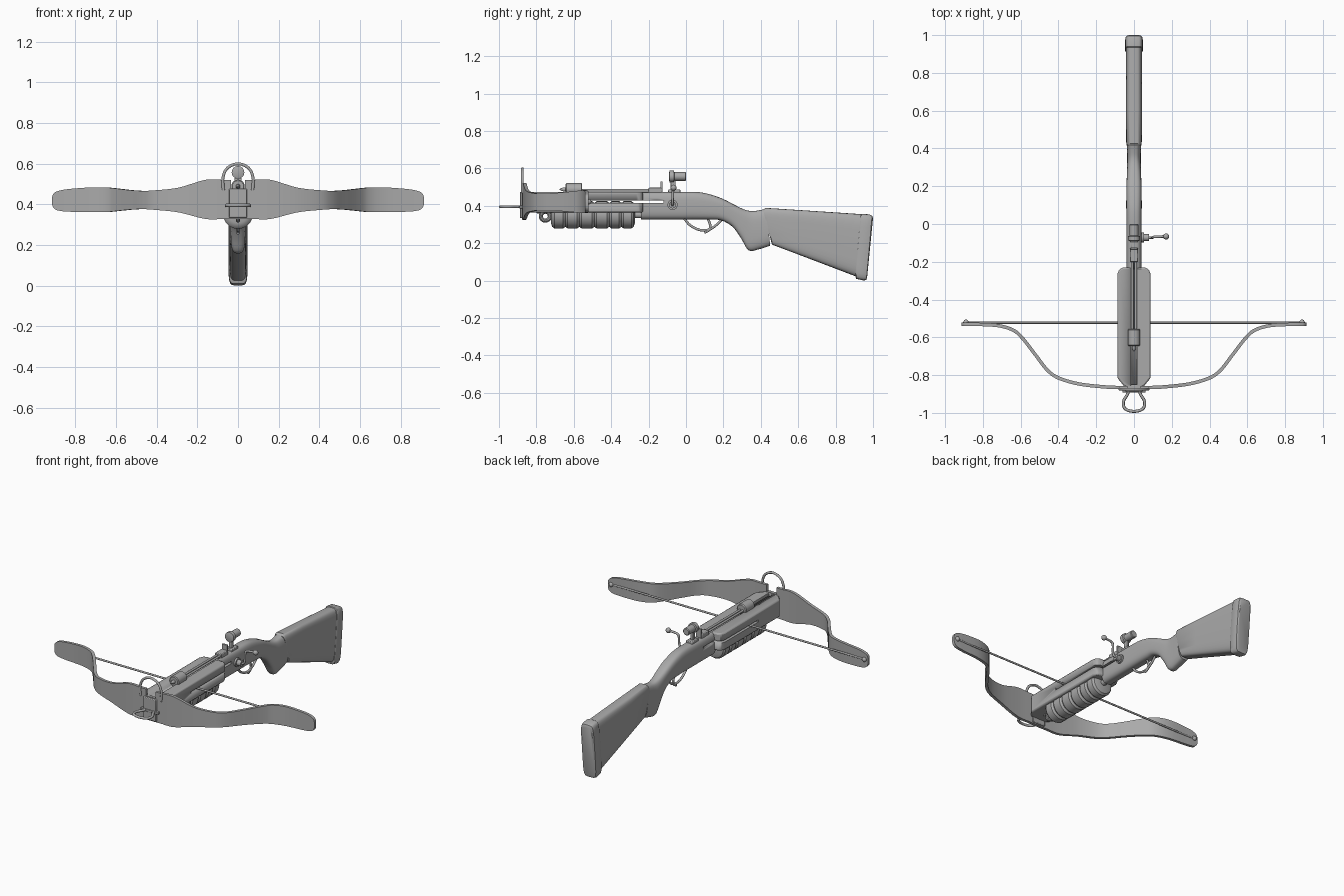
import bpy, bmesh, math
from mathutils import Vector

if "Cube" in bpy.data.objects:
    bpy.data.objects.remove(bpy.data.objects["Cube"])

GREY = bpy.data.materials.new("grey")
GREY.diffuse_color = (0.40, 0.40, 0.40, 1)
GREY.use_nodes = True
GREY.node_tree.nodes["Principled BSDF"].inputs["Base Color"].default_value = GREY.diffuse_color


def finish(ob, angle=35, bevel=0):
    ob.data.materials.clear()
    ob.data.materials.append(GREY)
    bpy.ops.object.select_all(action='DESELECT')
    ob.select_set(True)
    bpy.context.view_layer.objects.active = ob
    if bevel:
        m = ob.modifiers.new("bevel", 'BEVEL')
        m.width, m.segments, m.limit_method = bevel, 2, 'ANGLE'
    bpy.ops.object.shade_smooth_by_angle(angle=math.radians(angle))
    return ob


def from_bmesh(name, bm, **kw):
    bmesh.ops.recalc_face_normals(bm, faces=bm.faces)
    me = bpy.data.meshes.new(name)
    bm.to_mesh(me)
    bm.free()
    ob = bpy.data.objects.new(name, me)
    bpy.context.collection.objects.link(ob)
    return finish(ob, **kw)


def loft(name, rings, **kw):
    """Skin a list of equal rings and cap both ends."""
    bm = bmesh.new()
    vs = [[bm.verts.new(p) for p in r] for r in rings]
    n = len(vs[0])
    for a, b in zip(vs, vs[1:]):
        for i in range(n):
            bm.faces.new((a[i], a[(i + 1) % n], b[(i + 1) % n], b[i]))
    bm.faces.new(vs[0])
    bm.faces.new(vs[-1])
    return from_bmesh(name, bm, **kw)


def box(name, x, y, z, bevel=0.004):
    ring = lambda h: [(x[0], y[0], h), (x[1], y[0], h), (x[1], y[1], h), (x[0], y[1], h)]
    return loft(name, [ring(z[0]), ring(z[1])], bevel=bevel)


def spline(pts, n=6):
    """Catmull-Rom resampling of points of any dimension."""
    p = [pts[0]] + list(pts) + [pts[-1]]
    out = []
    for a, b, c, d in zip(p, p[1:], p[2:], p[3:]):
        for k in range(n):
            t = k / n
            out.append(tuple(0.5 * (2 * q + (r - o) * t + (2 * o - 5 * q + 4 * r - s) * t * t
                                    + (3 * q - o - 3 * r + s) * t ** 3)
                             for o, q, r, s in zip(a, b, c, d)))
    return out + [tuple(pts[-1])]


def tube(name, pts, r, smooth=True):
    cu = bpy.data.curves.new(name, 'CURVE')
    cu.dimensions, cu.bevel_depth, cu.bevel_resolution, cu.use_fill_caps = '3D', r, 3, True
    pts = spline(pts) if smooth else pts
    sp = cu.splines.new('POLY')
    sp.points.add(len(pts) - 1)
    for q, c in zip(sp.points, pts):
        q.co = (*c, 1)
    ob = bpy.data.objects.new(name, cu)
    bpy.context.collection.objects.link(ob)
    bpy.ops.object.select_all(action='DESELECT')
    ob.select_set(True)
    bpy.context.view_layer.objects.active = ob
    bpy.ops.object.convert(target='MESH')
    return finish(bpy.context.object, 50)


def ball(name, loc, r):
    bpy.ops.mesh.primitive_uv_sphere_add(segments=16, ring_count=10, radius=r, location=loc)
    bpy.context.object.name = name
    return finish(bpy.context.object)


def lathe_y(name, x, z, prof, sz=1.0, n=28):
    """Round part along y from (y, radius) pairs."""
    return loft(name, [[(x + r * math.cos(2 * math.pi * i / n), y, z + sz * r * math.sin(2 * math.pi * i / n))
                        for i in range(n)] for y, r in prof])


def section(yt, zt, yb, zb, hw, e=3.2, n=32):
    """Rounded section, leaning from its top point to its bottom point."""
    ring = []
    for i in range(n):
        a = 2 * math.pi * i / n
        c, s = math.cos(a), math.sin(a)
        u = math.copysign(abs(c) ** (2 / e), c)
        v = (math.copysign(abs(s) ** (2 / e), s) + 1) / 2
        ring.append((u * hw, yb + (yt - yb) * v, zb + (zt - zb) * v))
    return ring


# Receiver and pistol grip
body = [(-.24, .475, -.24, .328, .041), (-.05, .475, -.05, .328, .041), (.06, .474, .06, .328, .041),
        (.13, .461, .13, .327, .041), (.20, .436, .19, .322, .040), (.26, .405, .25, .287, .038),
        (.31, .381, .295, .225, .037), (.35, .372, .335, .162, .036), (.39, .376, .39, .168, .037),
        (.43, .385, .45, .187, .040)]
receiver = loft("receiver", [section(*s) for s in spline(body, 4)])

# Butt stock and recoil pad
loft("butt_stock", [section(*s, e=4.5) for s in [
    (.412, .380, .456, .205, .038), (.425, .389, .462, .192, .042), (.60, .378, .60, .140, .043),
    (.935, .356, .905, .024, .043)]])
loft("butt_pad", [section(*s, e=6) for s in [
    (.935, .355, .905, .024, .044), (.94, .358, .91, .010, .047), (.982, .354, .95, .001, .047),
    (.995, .347, .964, .004, .045), (1.0, .335, .968, .015, .038)]])

# Fore deck
half = [(.05, -.862), (.088, -.815), (.088, -.265), (.078, -.24), (.058, -.23)]
outline = half + [(-x, y) for x, y in reversed(half)]
deck = loft("fore_deck", [[(x, y, z) for x, y in outline] for z in (.365, .475)], bevel=.008)

# Through slot for the string and bolt groove along the deck
slot = box("slot_cutter", (-.2, .2), (-.60, -.12), (.415, .429), 0)
groove = box("groove_cutter", (-.016, .016), (-.95, -.15), (.458, .55), 0)
for ob in (deck, receiver):
    for cutter in (slot, groove):
        m = ob.modifiers.new("cut", 'BOOLEAN')
        m.object, m.operation, m.solver = cutter, 'DIFFERENCE', 'EXACT'
for cutter in (slot, groove):
    cutter.hide_render = True
    cutter.hide_set(True)

# Bow limbs: x, y, bottom and top along one side, then mirrored
side = spline([(.075, -.866, .328, .52), (.16, -.862, .328, .52), (.29, -.847, .36, .482),
               (.40, -.815, .372, .469), (.46, -.772, .376, .466), (.52, -.695, .374, .469),
               (.59, -.605, .367, .477), (.64, -.562, .362, .482), (.72, -.538, .361, .483),
               (.84, -.531, .364, .474), (.89, -.530, .371, .463), (.908, -.530, .384, .45),
               (.914, -.530, .40, .435)])
side = [(.034, -.867, .328, .478), (.035, -.867, .328, .52)] + side
path = [(-x, y, b, t) for x, y, b, t in reversed(side)] + side
rings = []
for i, (x, y, b, t) in enumerate(path):
    p, q = path[max(i - 1, 0)], path[min(i + 1, len(path) - 1)]
    d = Vector((q[0] - p[0], q[1] - p[1])).normalized() * .009
    rings.append([(x + d.y, y - d.x, b), (x - d.y, y + d.x, b), (x - d.y, y + d.x, t), (x + d.y, y - d.x, t)])
loft("bow_limbs", rings)
box("limb_mount", (-.045, .045), (-.888, -.85), (.335, .475))
box("mount_bar", (-.062, .062), (-.892, -.872), (.387, .402), .003)

# String with end knobs
tube("string", [(-.89, -.523, .422), (.89, -.523, .422)], .006, False)
for s in (-1, 1):
    ball("string_knob", (s * .89, -.52, .422), .014)

# Upright arch and foot stirrup
arch = [(.072, -.875, .47), (.074, -.875, .53), (.052, -.875, .578)]
tube("front_arch", arch + [(0, -.875, .599)] + [(-x, y, z) for x, y, z in reversed(arch)], .0075)
foot = [(.028, -.87, .395), (.034, -.90, .395), (.056, -.94, .395), (.047, -.978, .395)]
tube("foot_stirrup", foot + [(0, -.992, .395)] + [(-x, y, z) for x, y, z in reversed(foot)], .008)

# Ribbed foregrip
prof = [(-.722, .045)]
edges = [-.715, -.645, -.57, -.49, -.41, -.345, -.28]
for a, b in zip(edges, edges[1:]):
    prof += [(a, .064), (a + .012, .073), (b - .012, .073), (b, .064)]
prof = [p for i, p in enumerate(prof) if i == 0 or p[0] != prof[i - 1][0]] + [(-.274, .045)]
lathe_y("foregrip", 0, .352, prof)
lathe_y("foregrip_rod", 0, .352, [(-.29, .018), (-.22, .018)])
bpy.ops.mesh.primitive_torus_add(location=(0, -.752, .345), rotation=(0, math.pi / 2, 0), major_radius=.024,
                                 minor_radius=.011, major_segments=24, minor_segments=10)
bpy.context.object.name = "sling_ring"
finish(bpy.context.object)
box("ring_lug", (-.012, .012), (-.80, -.715), (.36, .375))

# Bolt rest, bolt and guide rods on top of the deck
lathe_y("bolt_rest", 0, .488, [(-.645, .028), (-.64, .033), (-.56, .033), (-.555, .028)])
lathe_y("bolt_tip", 0, .488, [(-.675, .003), (-.655, .011), (-.64, .011)])
for s in (-1, 1):
    tube("guide_rod", [(s * .010, -.60, .483), (s * .010, -.14, .483)], .007, False)
box("rod_block", (-.022, .022), (-.20, -.13), (.465, .497))
box("rear_leaf", (-.018, .018), (-.137, -.125), (.465, .53), .002)

# Sight
box("sight_base", (-.022, .022), (-.095, -.03), (.468, .487))
box("sight_post", (-.009, .009), (-.082, -.055), (.47, .55))
lathe_y("sight_tube", 0, .557, [(-.09, .024), (-.087, .031), (-.065, .031), (-.062, .023), (-.004, .023),
                                (0, .019)])

# Cocking handle on the right side
for r, x0, x1 in ((.027, .03, .052), (.018, .05, .08)):
    loft("handle_boss", [[(x, -.072 + r * math.cos(k * math.pi / 12), .405 + r * math.sin(k * math.pi / 12))
                          for k in range(24)] for x in (x0, x1)])
tube("handle_arm", [(.06, -.072, .405), (.088, -.072, .408), (.098, -.072, .43), (.10, -.07, .475),
                    (.112, -.068, .492), (.165, -.066, .497)], .007)
ball("handle_knob", (.17, -.066, .497), .016)

# Trigger and guard
tube("trigger_guard", [(-.01, .332, 0), (.02, .298, 0), (.07, .272, 0), (.12, .272, 0), (.16, .296, 0),
                       (.19, .326, 0)] and
     [(0, y, z) for y, z in ((-.01, .334), (.02, .298), (.07, .272), (.12, .272), (.16, .296), (.19, .326))], .007)
tube("trigger", [(0, .115, .335), (0, .13, .295), (0, .122, .27), (0, .098, .257)], .007)
